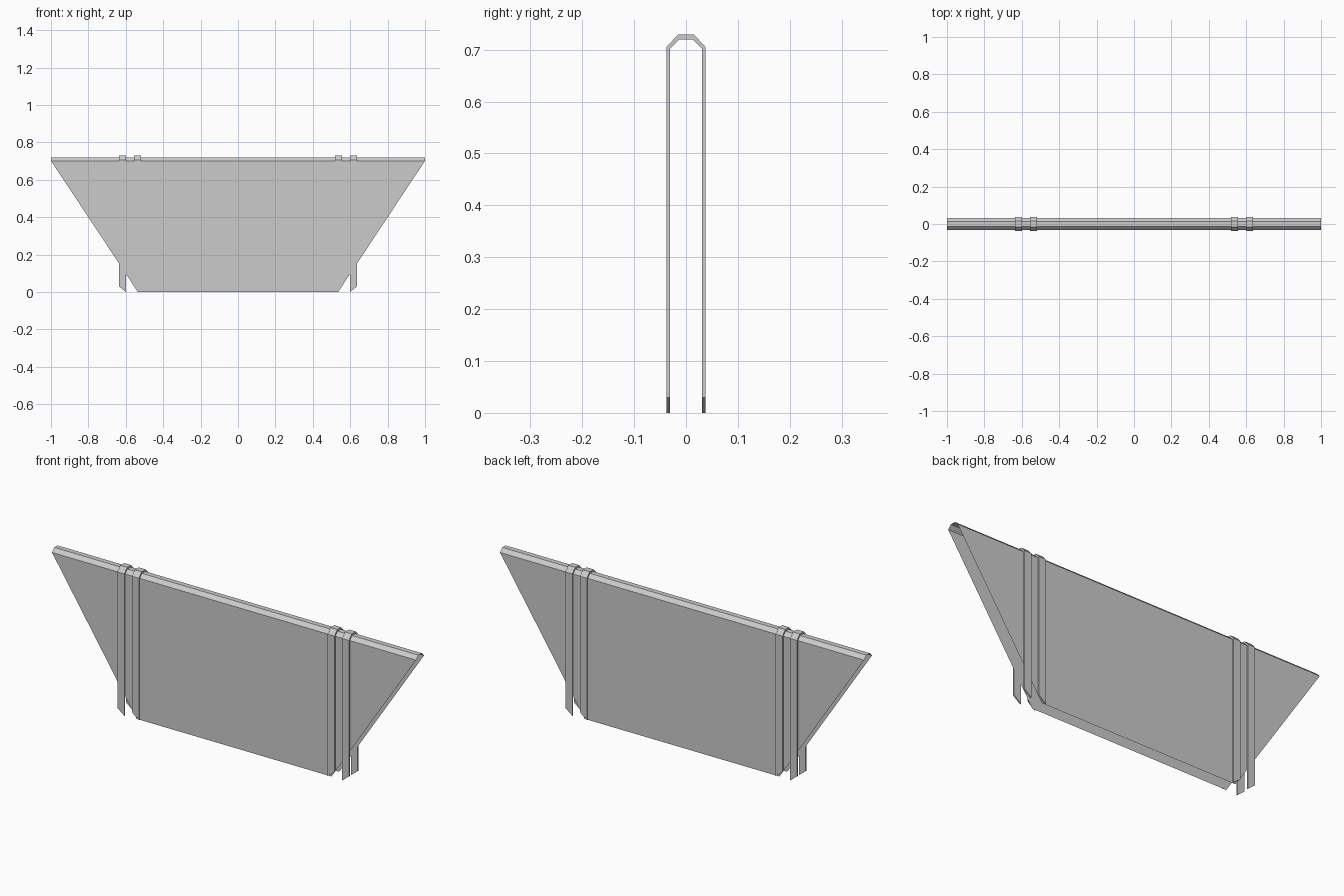
import bpy, bmesh

if "Cube" in bpy.data.objects:
    bpy.data.objects.remove(bpy.data.objects["Cube"])

# half cross-sections (y, z) of the folded cover, open at the bottom
INNER = [(-0.031, 0.0), (-0.031, 0.702), (-0.013, 0.720), (0.013, 0.720), (0.031, 0.702), (0.031, 0.0)]
OUTER = [(-0.0375, 0.0), (-0.0375, 0.705), (-0.0155, 0.729), (0.0155, 0.729), (0.0375, 0.705), (0.0375, 0.0)]


def finish(name, bm):
    bmesh.ops.recalc_face_normals(bm, faces=bm.faces)
    mesh = bpy.data.meshes.new(name)
    bm.to_mesh(mesh)
    bm.free()
    obj = bpy.data.objects.new(name, mesh)
    bpy.context.collection.objects.link(obj)
    return obj


def strip(bm, rows):
    # rows of vertices joined by quads
    for a, b in zip(rows, rows[1:]):
        for i in range(len(a) - 1):
            bm.faces.new((a[i], a[i + 1], b[i + 1], b[i]))


# draped cloth: thin sheet, tapered towards the bottom
bm = bmesh.new()
rows = []
for y, z in INNER:
    half = 0.535 if z == 0 else 1.0
    rows.append([bm.verts.new((x, y, z)) for x in (-half, half)])
strip(bm, rows)
finish("cloth", bm)


# straps: thick bands over the cloth with slanted lower ends
def strap(name, side, near, far):
    bm = bmesh.new()
    rows = []
    for (yi, zi), (yo, zo) in zip(INNER, OUTER):
        cut = 0.03 if zi == 0 else 0.0
        a, b = side * near, side * far
        ring = [(a, yi, zi), (b, yi, zi + cut), (b, yo, zo + cut), (a, yo, zo)]
        ring = [bm.verts.new(p) for p in ring]
        rows.append(ring + ring[:1])
    strip(bm, rows)
    for end in (rows[0], rows[-1]):
        bm.faces.new(end[:4])
    finish(name, bm)


for side, label in ((-1, "left"), (1, "right")):
    strap(label + "_inner_strap", side, 0.518, 0.556)
    strap(label + "_outer_strap", side, 0.598, 0.636)
